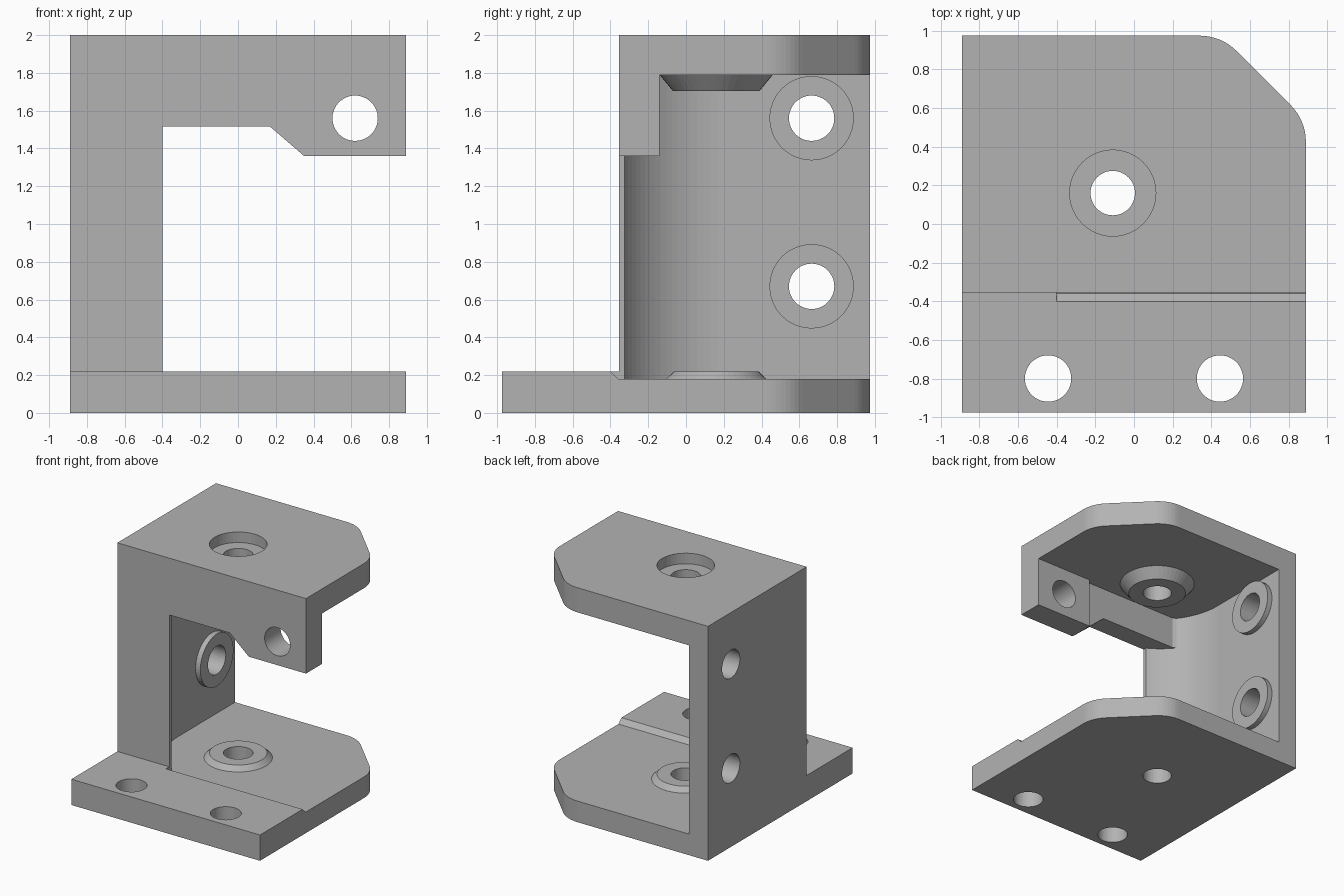
import bpy, bmesh
from math import sin, cos, pi, radians
from mathutils import Matrix, Vector

cube = bpy.data.objects.get("Cube")
if cube:
    bpy.data.objects.remove(cube, do_unlink=True)

grey = bpy.data.materials.new("machined grey")
grey.use_nodes = True
colour = (0.45, 0.45, 0.45, 1)
grey.diffuse_color = colour
grey.node_tree.nodes["Principled BSDF"].inputs["Base Color"].default_value = colour

PLACE = {"x": lambda a, b, t: (t, a, b),
         "y": lambda a, b, t: (a, t, b),
         "z": lambda a, b, t: (a, b, t)}
TURN = {"x": Matrix.Rotation(pi / 2, 4, "Y"),
        "y": Matrix.Rotation(-pi / 2, 4, "X"),
        "z": Matrix.Identity(4)}


def finish(name, bm):
    bmesh.ops.recalc_face_normals(bm, faces=bm.faces)
    mesh = bpy.data.meshes.new(name)
    bm.to_mesh(mesh)
    bm.free()
    mesh.materials.append(grey)
    obj = bpy.data.objects.new(name, mesh)
    bpy.context.collection.objects.link(obj)
    return obj


def prism(name, profile, axis, lo, hi):
    """Extrude a closed profile along an axis."""
    bm = bmesh.new()
    ends = [[bm.verts.new(PLACE[axis](a, b, t)) for a, b in profile] for t in (lo, hi)]
    bm.faces.new(ends[0])
    bm.faces.new(ends[1])
    n = len(profile)
    for i in range(n):
        j = (i + 1) % n
        bm.faces.new((ends[0][i], ends[0][j], ends[1][j], ends[1][i]))
    return finish(name, bm)


def cone(name, a, b, axis, lo, hi, r_lo, r_hi):
    """Cylinder or frustum running from lo to hi along an axis."""
    bm = bmesh.new()
    centre = Vector(PLACE[axis](a, b, (lo + hi) / 2))
    bmesh.ops.create_cone(bm, cap_ends=True, segments=48, radius1=r_lo, radius2=r_hi,
                          depth=hi - lo, matrix=Matrix.Translation(centre) @ TURN[axis])
    return finish(name, bm)


def arc(cx, cy, r, start, end, steps):
    angles = [radians(start + (end - start) * i / steps) for i in range(steps + 1)]
    return [(cx + r * cos(t), cy + r * sin(t)) for t in angles]


def cut(obj, cutters):
    """Subtract the cutters for good."""
    for cutter in cutters:
        cutter.hide_render = True
        mod = obj.modifiers.new("cut", "BOOLEAN")
        mod.operation, mod.solver, mod.object = "DIFFERENCE", "EXACT", cutter
        graph = bpy.context.evaluated_depsgraph_get()
        mesh = bpy.data.meshes.new_from_object(obj.evaluated_get(graph))
        obj.modifiers.clear()
        obj.data = mesh


# Solid block with the rounded, clipped back corner
outline = [(-.89, -.975), (.89, -.975)]
outline += arc(.62, .425, .27, 0, 45, 8) + arc(.34, .705, .27, 45, 90, 8)
outline += [(-.89, .975)]
body = prism("bracket_body", outline, "z", 0, 2)

# Space in front of the upright, above the foot
front_space = prism("front_space", [(-1.5, -1.5), (1.5, -1.5), (1.5, -.355), (-1.5, -.355)],
                    "z", .22, 2.5)

# Inner pocket with a curved wall running into the front post
curve = arc(-.11, .2, .6, 180, 241, 18)
upper = [p for p in curve if p[1] > -.18]
pocket = prism("pocket", [(-.71, 1.3)] + upper + [(-.555, -.18), (.35, -.18), (.35, -.14),
               (1.3, -.14), (1.3, 1.3)], "z", .18, 1.79)
lower = [p for p in curve if p[1] < -.1]
post_curve = prism("post_curve", lower + [(-.3, lower[-1][1]), (-.3, lower[0][1])],
                   "z", .18, 1.515)

# Front window under the lip, and the sloped step in the foot
window = prism("window", [(-.4, .22), (1.3, .22), (1.3, 1.36), (.35, 1.36),
               (.17, 1.515), (-.4, 1.515)], "y", -.6, 0)
step = prism("step", [(-.41, .23), (-.36, .18), (0, .18), (0, .5), (-.41, .5)],
             "x", -.4, 1.3)

# Drills
spindle = cone("spindle_drill", -.11, .16, "z", -.5, 2.5, .115, .115)
counterbore = cone("counterbore", -.11, .16, "z", 1.91, 2.5, .223, .223)
foot_drills = [cone("foot_drill", x, -.8, "z", -.5, .5, .12, .12) for x in (-.445, .445)]
lip_drill = cone("lip_drill", .62, 1.56, "y", -.6, .1, .12, .12)
wall_drills = [cone("wall_drill", .665, z, "x", -1.2, -.3, .12, .12) for z in (.67, 1.56)]

cutters = [front_space, pocket, post_curve, window, step, spindle, counterbore,
           lip_drill] + foot_drills + wall_drills
cut(body, cutters)

# Raised bosses around the holes
lower_boss = cone("lower_boss", -.11, .16, "z", .18, .22, .265, .223)
upper_boss = cone("upper_boss", -.11, .16, "z", 1.705, 1.79, .23, .30)
for boss in (lower_boss, upper_boss):
    cut(boss, [spindle])
for drill, z, name in zip(wall_drills, (.67, 1.56), ("low_wall_boss", "high_wall_boss")):
    cut(cone(name, .665, z, "x", -.71, -.665, .223, .223), [drill])

for cutter in cutters:
    bpy.data.objects.remove(cutter, do_unlink=True)
